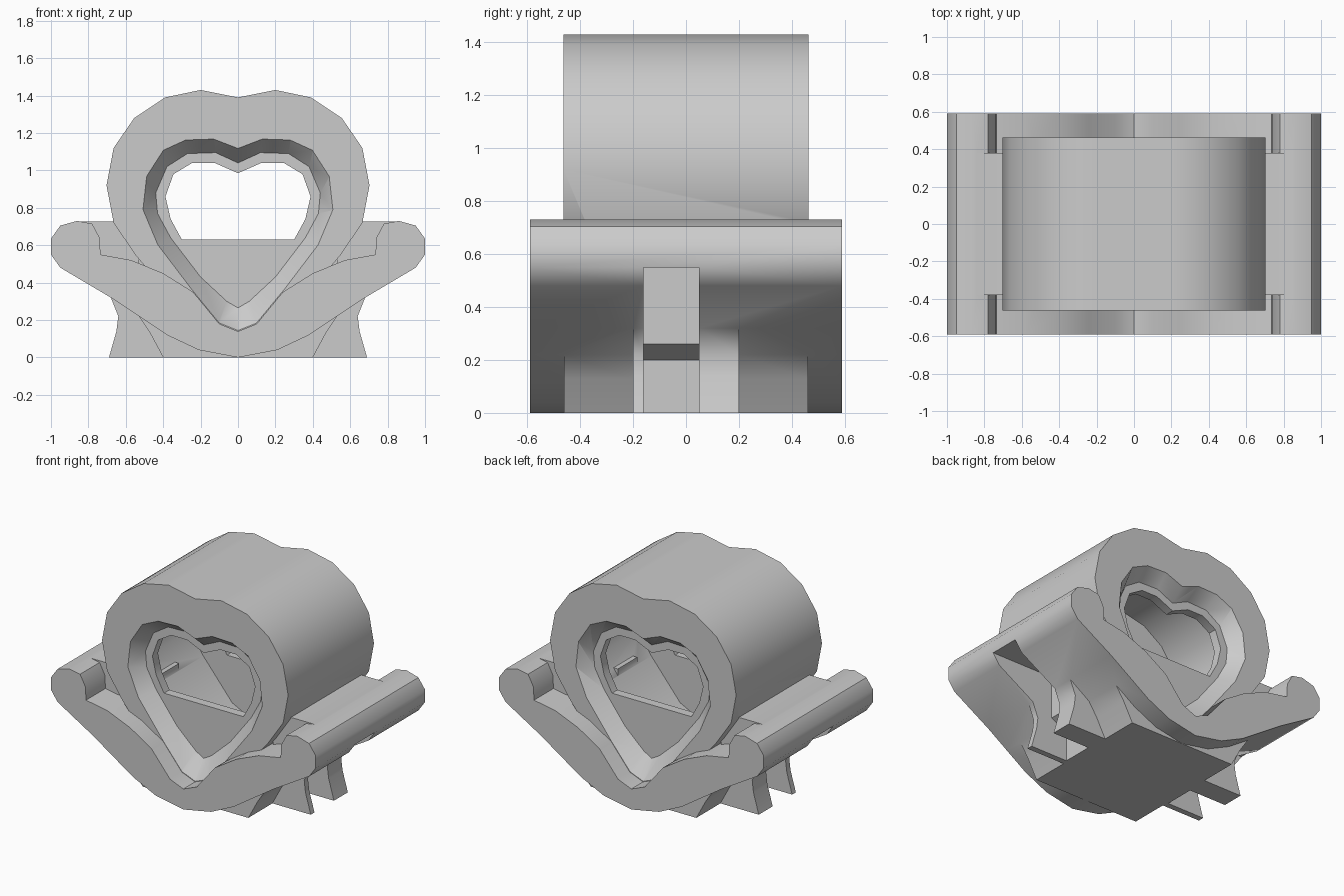
import bpy, bmesh, math

if "Cube" in bpy.data.objects:
    bpy.data.objects.remove(bpy.data.objects["Cube"])


def mirror(half):
    """Close a half outline (top to bottom, x >= 0) across x = 0."""
    return half + [(-x, z) for x, z in reversed(half) if x > 1e-6]


def loft(name, rings):
    """Solid through rings given as (y, outline)."""
    bm = bmesh.new()
    loops = [[bm.verts.new((x, y, z)) for x, z in pts] for y, pts in rings]
    n = len(loops[0])
    for a, b in zip(loops, loops[1:]):
        for i in range(n):
            j = (i + 1) % n
            bm.faces.new((a[i], a[j], b[j], b[i]))
    bm.faces.new(loops[0])
    bm.faces.new(loops[-1])
    bmesh.ops.recalc_face_normals(bm, faces=bm.faces)
    me = bpy.data.meshes.new(name)
    bm.to_mesh(me)
    bm.free()
    ob = bpy.data.objects.new(name, me)
    bpy.context.collection.objects.link(ob)
    return ob


def prism(name, pts, y0, y1):
    return loft(name, [(y0, pts), (y1, pts)])


def box(name, x0, x1, y0, y1, z0, z1):
    return prism(name, [(x0, z0), (x1, z0), (x1, z1), (x0, z1)], y0, y1)


def combine(target, tool, op):
    m = target.modifiers.new(op, 'BOOLEAN')
    m.operation, m.solver, m.object = op, 'EXACT', tool
    bpy.ops.object.select_all(action='DESELECT')
    bpy.context.view_layer.objects.active = target
    target.select_set(True)
    bpy.ops.object.modifier_apply(modifier=m.name)
    bpy.data.objects.remove(tool, do_unlink=True)


# Curved cradle with rolled rims
cradle = mirror([(0, .14), (.1, .18), (.24, .35), (.4, .45), (.57, .52),
                 (.735, .55), (.735, .64), (.70, .715), (.86, .73), (.95, .705),
                 (1, .635), (1, .55), (.95, .48), (.68, .32), (.53, .22),
                 (.38, .12), (.21, .04), (0, 0)])
# Rim lip rounds over towards the outside
cradle = [(math.copysign(.78, x), z) if abs(abs(x) - .70) < .001 else (x, z)
          for x, z in cradle]
cradle = [(math.copysign(.74, x), .64) if abs(abs(x) - .735) < .001 and z > .6
          else (x, z) for x, z in cradle]
body = prism("holder_body", cradle, -.59, .59)

# Heart-topped roll sitting in the cradle
roll = mirror([(0, 1.39), (.2, 1.43), (.39, 1.39), (.555, 1.28), (.665, 1.12),
               (.703, .92), (.665, .72), (.55, .55), (.3, .25), (0, .1)])
combine(body, prism("roll", roll, -.463, .463), 'UNION')

# Flared base and wider centre legs
base = mirror([(0, .3), (.6, .3), (.53, .22), (.47, .13), (.4, 0), (0, 0)])
combine(body, prism("base", base, -.46, .46), 'UNION')
legs = mirror([(0, .36), (.74, .37), (.68, .32), (.64, .22), (.65, .14),
               (.69, 0), (0, 0)])
combine(body, prism("legs", legs, -.2, .2), 'UNION')

# Ledges joining the roll to the rims
for s in (-1, 1):
    x0, x1 = sorted((s * .53, s * .85))
    combine(body, box("ledge", x0, x1, -.38, .38, .5, .727), 'UNION')

# Hollow inside of the roll
cavity = [(x * .87, .75 + (z - .75) * .87) for x, z in roll]
combine(body, prism("cavity", cavity, -.31, .31), 'DIFFERENCE')

# Sloped heart recesses at both ends
heart_outer = mirror([(0, 1.12), (.13, 1.17), (.28, 1.165), (.4, 1.11),
                      (.49, .97), (.51, .79), (.43, .6), (.24, .35),
                      (.1, .18), (0, .14)])
heart_inner = mirror([(0, 1.04), (.12, 1.095), (.27, 1.09), (.38, 1.02),
                      (.44, .88), (.43, .77), (.36, .64), (.2, .43),
                      (.06, .3), (0, .265)])
for s in (-1, 1):
    combine(body, loft("recess", [(s * .466, heart_outer), (s * .37, heart_inner)]),
            'DIFFERENCE')

# Window through the end plates
window = mirror([(0, .985), (.125, 1.04), (.245, 1.04), (.345, .98),
                 (.388, .86), (.36, .74), (.3, .63), (0, .63)])
combine(body, prism("window", window, -.5, .5), 'DIFFERENCE')

# Slot housings inside, and the side slots themselves
for s in (-1, 1):
    x0, x1 = sorted((s * .48, s * .63))
    combine(body, box("slot_housing", x0, x1, -.16, .05, .4, .625), 'UNION')
for s in (-1, 1):
    step = [(s * .41, -.1), (s * 1.2, -.1), (s * 1.2, .55), (s * .53, .55),
            (s * .53, .26), (s * .41, .2)]
    combine(body, prism("slot", step, -.16, .05), 'DIFFERENCE')

bpy.ops.object.select_all(action='DESELECT')
body.select_set(True)
bpy.context.view_layer.objects.active = body
bpy.ops.object.shade_smooth_by_angle(angle=math.radians(38))
